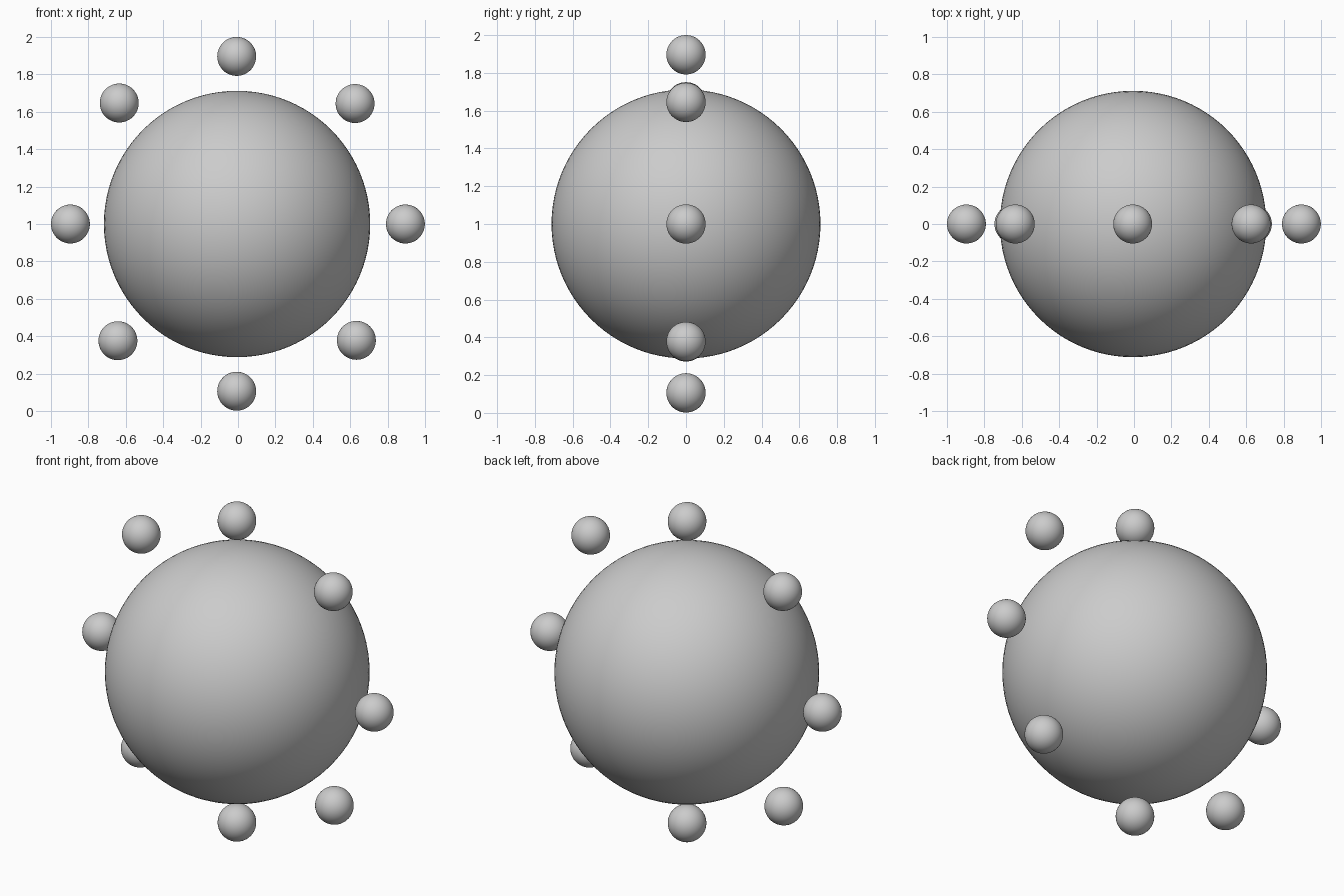
import bpy

if "Cube" in bpy.data.objects:
    bpy.data.objects.remove(bpy.data.objects["Cube"])


def ball(name, radius, x, z, segments, rings):
    bpy.ops.mesh.primitive_uv_sphere_add(
        segments=segments, ring_count=rings, radius=radius, location=(x, 0, z))
    obj = bpy.context.object
    obj.name = name
    bpy.ops.object.shade_smooth()
    return obj


# Large central sphere
ball("core_sphere", 0.712, -0.005, 1.0, 96, 48)

# Ring of eight small spheres in the xz plane, clockwise from the top
satellites = [
    (-0.007, 1.896), (0.626, 1.644), (0.895, 1.0), (0.633, 0.378),
    (-0.007, 0.106), (-0.642, 0.376), (-0.896, 1.0), (-0.635, 1.647),
]
for i, (x, z) in enumerate(satellites):
    ball(f"satellite_sphere_{i + 1}", 0.104, x, z, 48, 24)
